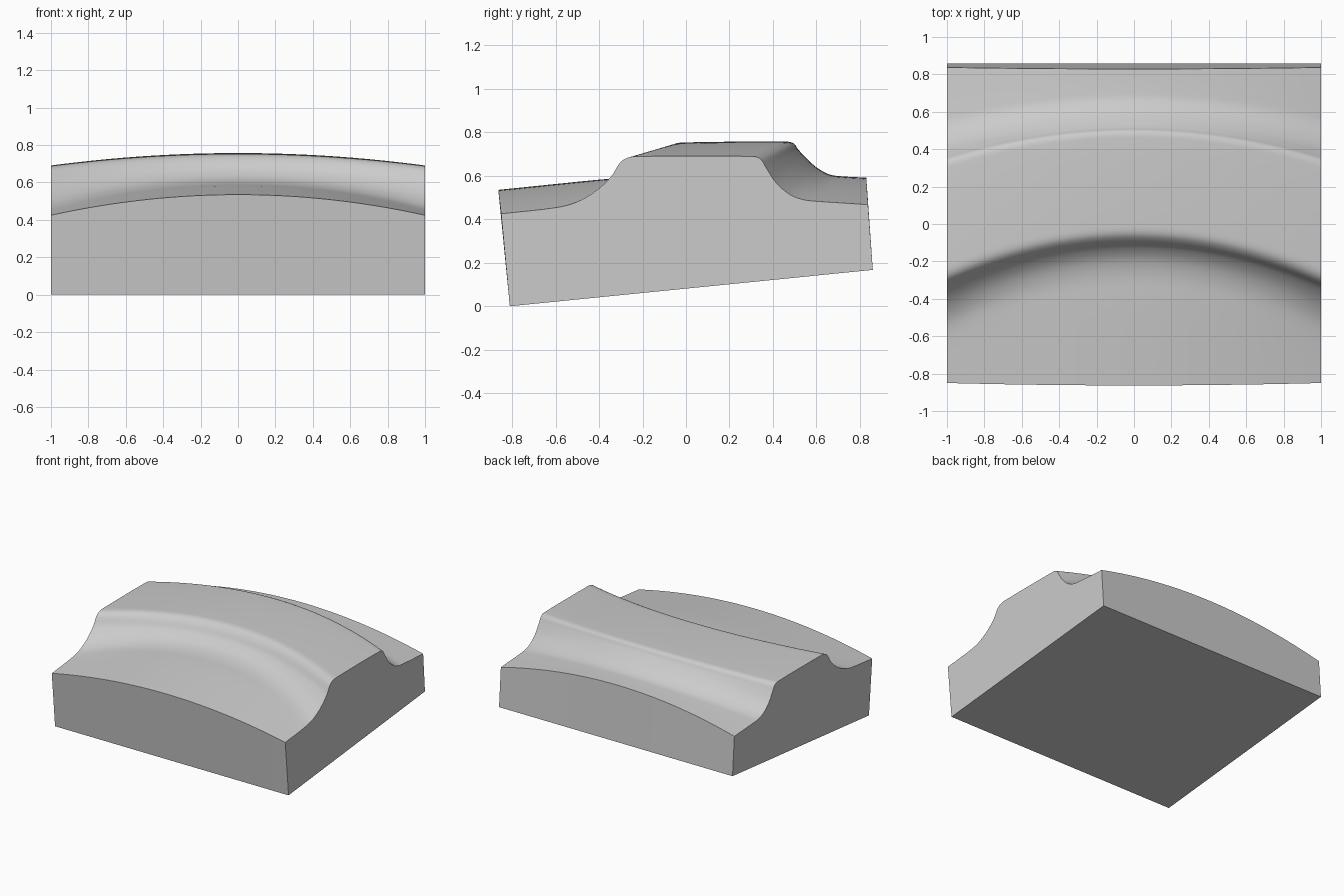
import bpy
import bmesh
import math
from mathutils import Vector

cube = bpy.data.objects.get("Cube")
if cube:
    bpy.data.objects.remove(cube, do_unlink=True)

COLUMNS = 40   # slices across the width
STEPS = 4      # smoothing steps between profile points

# Matching (y, z) points of the top profile: front lip, hollow, ridge, hollow, back lip
END = [(-.85, .425), (-.60, .453), (-.51, .476), (-.42, .526), (-.345, .595),
       (-.303, .66), (-.267, .683), (-.21, .689), (.295, .689), (.34, .679),
       (.368, .637), (.414, .568), (.478, .513), (.538, .49), (.593, .483), (.837, .467)]
MIDDLE = [(-.863, .535), (-.40, .582), (-.28, .592), (-.19, .617), (-.125, .665),
          (-.09, .715), (-.055, .745), (-.01, .753), (.46, .757), (.495, .749),
          (.515, .722), (.547, .687), (.602, .637), (.662, .605), (.72, .597), (.829, .591)]
BOTTOM = [(.859, .167), (-.81, 0)]


def smooth_profile(points):
    """Rounded path through the points; tangents are limited by the shorter side."""
    pts = [Vector(p) for p in points]
    dirs = []
    for i in range(len(pts)):
        a, b = pts[max(i - 1, 0)], pts[min(i + 1, len(pts) - 1)]
        dirs.append((b - a).normalized())
    path = []
    for i in range(len(pts) - 1):
        a, b = pts[i], pts[i + 1]
        d = (b - a).length
        for k in range(STEPS):
            t = k / STEPS
            path.append(a * (2*t**3 - 3*t**2 + 1) + b * (3*t**2 - 2*t**3)
                        + dirs[i] * d * (t**3 - 2*t**2 + t)
                        + dirs[i + 1] * d * (t**3 - t**2))
    return path + [pts[-1]]


# Arched block: the profile bends and sinks from the middle towards both ends
end, middle = smooth_profile(END), smooth_profile(MIDDLE)
bm = bmesh.new()
slices = []
for c in range(COLUMNS + 1):
    x = -1 + 2 * c / COLUMNS
    outline = [m.lerp(e, x * x) for m, e in zip(middle, end)] + [Vector(p) for p in BOTTOM]
    slices.append([bm.verts.new((x, p.x, p.y)) for p in outline])
count = len(slices[0])
for left, right in zip(slices, slices[1:]):
    for i in range(count):
        j = (i + 1) % count
        bm.faces.new((left[i], right[i], right[j], left[j]))
bm.faces.new(slices[0])
bm.faces.new(slices[-1])
bmesh.ops.recalc_face_normals(bm, faces=bm.faces)
mesh = bpy.data.meshes.new("ridged_block")
bm.to_mesh(mesh)
bm.free()

block = bpy.data.objects.new("ridged_block", mesh)
bpy.context.collection.objects.link(block)

# Plain grey
grey = bpy.data.materials.new("light_grey")
grey.use_nodes = True
colour = (.6, .6, .6, 1)
grey.diffuse_color = colour
grey.node_tree.nodes["Principled BSDF"].inputs["Base Color"].default_value = colour
mesh.materials.append(grey)

bpy.ops.object.select_all(action='DESELECT')
block.select_set(True)
bpy.context.view_layer.objects.active = block
bpy.ops.object.shade_smooth_by_angle(angle=math.radians(35))
